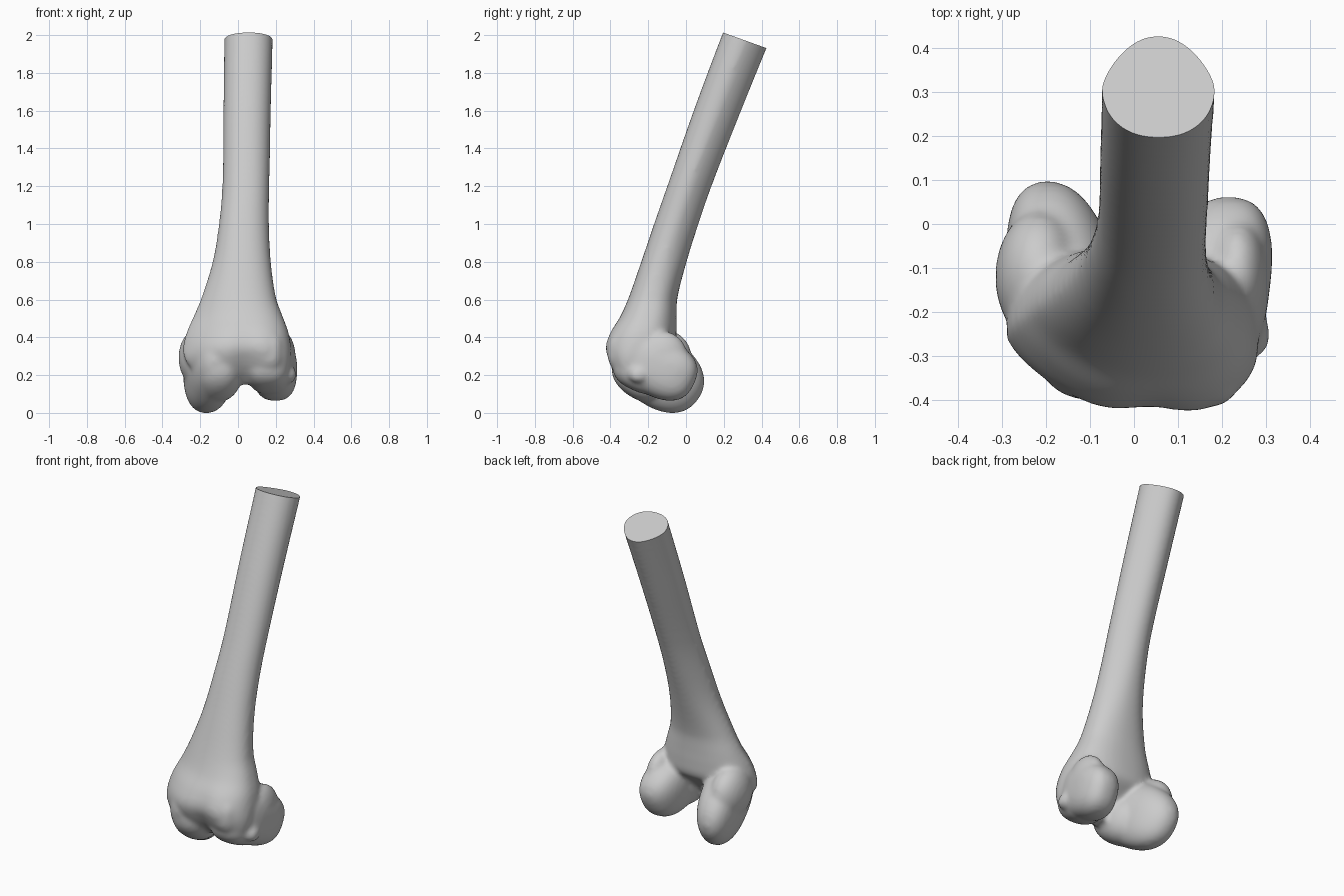
import bpy, bmesh, math
from mathutils import Vector, Matrix

if "Cube" in bpy.data.objects:
    bpy.data.objects.remove(bpy.data.objects["Cube"])

SIDES = 48
STEPS = 5


def spow(v, e):
    return math.copysign(abs(v) ** e, v)


def ring(bm, z, x0, x1, y0, y1, p, pinch, flare, groove):
    """One horizontal cross-section: pinched at the back, skewed and grooved in front."""
    verts = []
    cx, rx, cy, ry = (x0 + x1) / 2, (x1 - x0) / 2, (y0 + y1) / 2, (y1 - y0) / 2
    for i in range(SIDES):
        a = math.tau * i / SIDES
        c, s = spow(math.cos(a), 2 / p), spow(math.sin(a), 2 / p)
        front, back = max(0, -s), max(0, s)
        x = cx + rx * c * (1 - pinch * back - 3 * flare * front) + flare * front
        y = cy + ry * s + groove * front * math.exp(-((x - 0.04) / 0.07) ** 2)
        verts.append(bm.verts.new((x, y, z)))
    return verts


def smooth_sections(sections):
    """Cubic in-between sections, so that the outline bends without kinks."""
    out = []
    padded = [sections[0]] + sections + [sections[-1]]
    for a, b, c, d in zip(padded, padded[1:], padded[2:], padded[3:]):
        for k in range(STEPS):
            t = k / STEPS
            row = []
            for n in range(len(b)):
                # slopes are taken over height, to suit uneven spacing
                h = c[0] - b[0]
                m0 = (c[n] - a[n]) / (c[0] - a[0]) * h
                m1 = (d[n] - b[n]) / (d[0] - b[0]) * h
                u = 1 - t
                row.append(b[n] * (1 + 2 * t) * u * u + m0 * t * u * u
                           + c[n] * t * t * (3 - 2 * t) - m1 * t * t * u)
            out.append(row)
    return out + [sections[-1]]


def loft(bm, sections):
    rings = [ring(bm, *s) for s in smooth_sections(sections)]
    for a, b in zip(rings, rings[1:]):
        for i in range(SIDES):
            j = (i + 1) % SIDES
            bm.faces.new((a[i], a[j], b[j], b[i]))
    bm.faces.new(rings[0])
    bm.faces.new(rings[-1])


def lump(bm, centre, radii, tilt=0, splay=0, p=2):
    """Rounded-box ellipsoid, tilted about x and splayed sideways towards the back."""
    verts = bmesh.ops.create_uvsphere(bm, u_segments=40, v_segments=24, radius=1)["verts"]
    turn = Matrix.Rotation(math.radians(tilt), 3, "X")
    for v in verts:
        n = sum(abs(k) ** p for k in v.co) ** (1 / p)
        q = turn @ Vector([k / n * r for k, r in zip(v.co, radii)])
        q.x += splay * q.y
        v.co = q + Vector(centre)


bm = bmesh.new()

# Shaft flaring into the grooved lower end
loft(bm, [
    # z, x range, y range, squareness, back pinch, front skew, groove
    (2.15, -.073, .187, .255, .52, 2.2, .3, 0, 0),
    (2.0, -.073, .185, .195, .46, 2.2, .3, 0, 0),
    (1.6, -.078, .175, .045, .297, 2.2, .3, 0, 0),
    (1.2, -.083, .167, -.095, .14, 2.2, .3, 0, 0),
    (1.0, -.1, .165, -.165, .07, 2.2, .25, 0, 0),
    (.8, -.133, .173, -.233, .007, 2.2, .15, .01, 0),
    (.6, -.193, .2, -.303, -.045, 2.2, 0, .03, 0),
    (.5, -.235, .235, -.347, -.05, 2.3, 0, .05, 0),
    (.42, -.27, .265, -.403, -.05, 2.3, 0, .06, .01),
    (.34, -.29, .28, -.435, -.06, 2.3, 0, .06, .02),
    (.27, -.28, .28, -.42, -.13, 2.3, 0, .06, .03),
    (.2, -.22, .26, -.38, -.19, 2.3, 0, .05, .035),
    (.14, -.1, .2, -.31, -.21, 2.2, 0, .03, .02),
])

# Right condyle, larger and lower, with its front running into the groove
lump(bm, (-.155, -.15, .21), (.125, .262, .186), -35, -.17, 2.3)
lump(bm, (-.11, -.23, .2), (.13, .17, .14), -35, -.1, 2.2)

# Left condyle and its raised front ridge
lump(bm, (.19, -.15, .23), (.118, .212, .155), -25, .12, 2.6)
lump(bm, (.165, -.235, .225), (.12, .15, .125), -25, .1, 2.6)
lump(bm, (.165, -.28, .31), (.085, .135, .12), 0, 0, 2.6)

# Side bulges and the small tubercle
lump(bm, (-.215, -.12, .28), (.1, .15, .15), 0, 0)
lump(bm, (.235, -.12, .28), (.07, .13, .14), 0, 0)
lump(bm, (.27, -.25, .19), (.04, .055, .045), 0, 0)

bmesh.ops.recalc_face_normals(bm, faces=bm.faces)
mesh = bpy.data.meshes.new("thigh_bone")
bm.to_mesh(mesh)
bm.free()
bone = bpy.data.objects.new("thigh_bone", mesh)
bpy.context.collection.objects.link(bone)

# Fuse the parts into one skin and soften the joins
remesh = bone.modifiers.new("fuse", "REMESH")
remesh.mode = "VOXEL"
remesh.voxel_size = 0.012
soften = bone.modifiers.new("soften", "SMOOTH")
soften.factor = 0.5
soften.iterations = 12
fused = bpy.data.meshes.new_from_object(
    bone.evaluated_get(bpy.context.evaluated_depsgraph_get()))
bone.modifiers.clear()
bone.data = fused

# Slanted saw cut across the top
bm = bmesh.new()
bm.from_mesh(fused)
cut = bmesh.ops.bisect_plane(
    bm, geom=bm.verts[:] + bm.edges[:] + bm.faces[:],
    plane_co=(0, .2, 2), plane_no=(0, .36, 1), clear_outer=True)
edges = [e for e in cut["geom_cut"] if isinstance(e, bmesh.types.BMEdge)]
bmesh.ops.contextual_create(bm, geom=edges)

# Rest the lowest point on the ground
low = min(v.co.z for v in bm.verts)
bmesh.ops.translate(bm, verts=bm.verts, vec=(0, 0, -low))
bmesh.ops.recalc_face_normals(bm, faces=bm.faces)
bm.to_mesh(fused)
bm.free()

# Plain bone grey
grey = bpy.data.materials.new("bone_grey")
grey.use_nodes = True
colour = (.6, .6, .6, 1)
grey.diffuse_color = colour
grey.node_tree.nodes["Principled BSDF"].inputs["Base Color"].default_value = colour
fused.materials.clear()
fused.materials.append(grey)

bpy.context.view_layer.objects.active = bone
bone.select_set(True)
bpy.ops.object.shade_smooth_by_angle(angle=math.radians(40))
